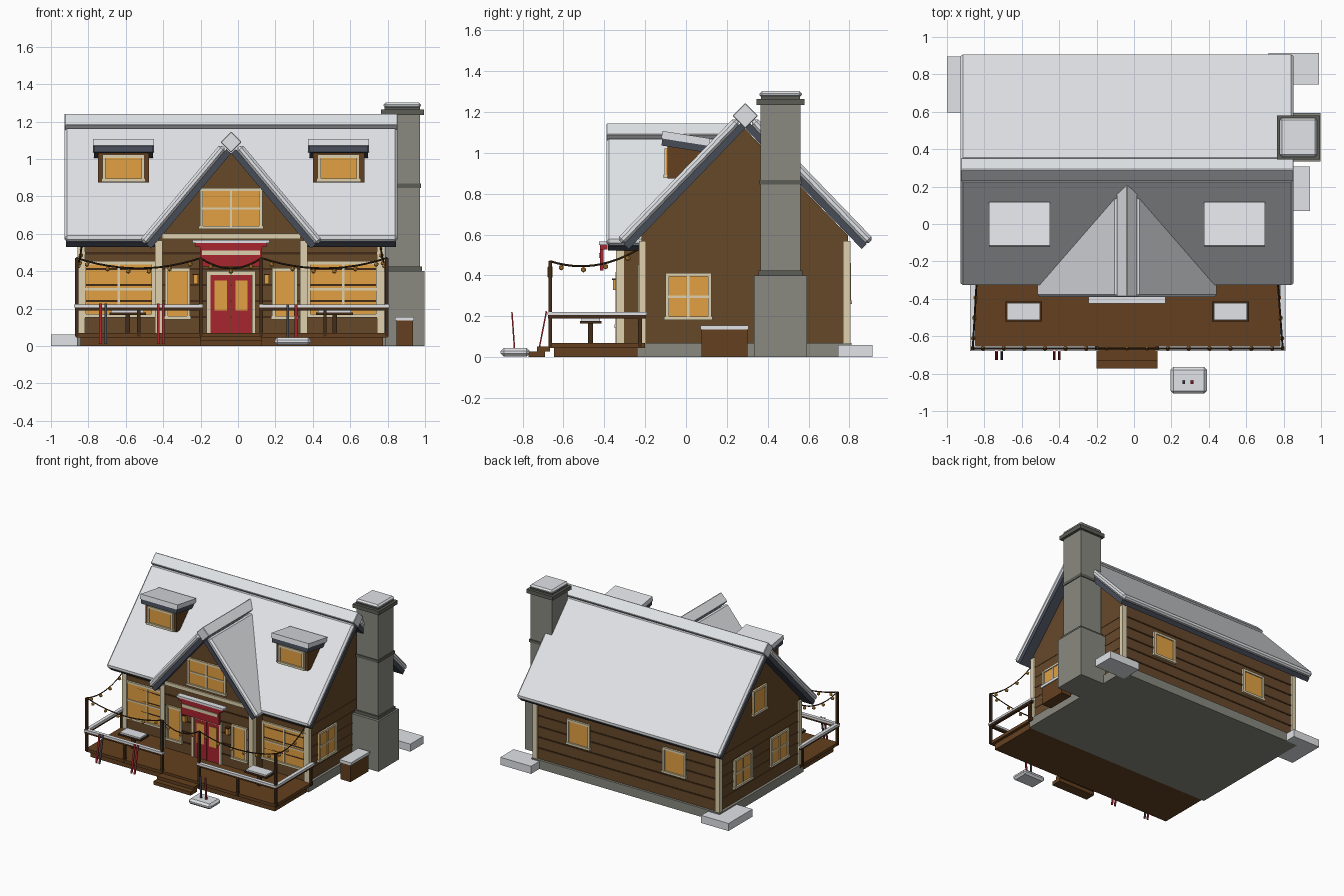
import bpy
import bmesh
from math import radians, pi
from mathutils import Matrix, Vector

if "Cube" in bpy.data.objects:
    bpy.data.objects.remove(bpy.data.objects["Cube"])


def material(name, r, g, b):
    col = [(c / 255) ** 2.2 for c in (r, g, b)] + [1]
    m = bpy.data.materials.new(name)
    m.use_nodes = True
    m.diffuse_color = col
    m.node_tree.nodes["Principled BSDF"].inputs["Base Color"].default_value = col
    return m


SIDING = material("brown siding", 102, 74, 46)
TIMBER = material("timber", 100, 66, 36)
DARK = material("dark wood", 68, 47, 29)
CREAM = material("cream trim", 222, 208, 172)
AMBER = material("amber glow", 226, 160, 68)
RED = material("red paint", 166, 42, 50)
SNOW = material("snow", 232, 235, 239)
SLATE = material("slate", 72, 77, 88)
STONE = material("stone", 136, 136, 127)
DARKSTONE = material("dark stone", 94, 94, 88)

CX, RY = -0.037, 0.29      # house centre line and main ridge
T, R = Matrix.Translation, Matrix.Rotation


def finish(name, bm, mat, bevel=0):
    bmesh.ops.recalc_face_normals(bm, faces=bm.faces)
    me = bpy.data.meshes.new(name)
    bm.to_mesh(me)
    bm.free()
    me.materials.append(mat)
    ob = bpy.data.objects.new(name, me)
    bpy.context.collection.objects.link(ob)
    if bevel:
        mod = ob.modifiers.new("soft edge", "BEVEL")
        mod.width, mod.segments = bevel, 1
    return ob


def boxes(name, items, mat, M=Matrix(), bevel=0):
    """Each item is x0, x1, y0, y1, z0, z1."""
    bm = bmesh.new()
    for x0, x1, y0, y1, z0, z1 in items:
        S = Matrix.Diagonal((x1 - x0, y1 - y0, z1 - z0, 1))
        mid = T(((x0 + x1) / 2, (y0 + y1) / 2, (z0 + z1) / 2))
        bmesh.ops.create_cube(bm, size=1, matrix=M @ mid @ S)
    return finish(name, bm, mat, bevel)


def box(name, x0, x1, y0, y1, z0, z1, mat, bevel=0):
    return boxes(name, [(x0, x1, y0, y1, z0, z1)], mat, bevel=bevel)


def gable_block(name, half, eave, apex, length, mat, M):
    """House-shaped block; the profile is in local xz, extruded along +y."""
    bm = bmesh.new()
    prof = [(-half, 0.06), (half, 0.06), (half, eave), (0, apex), (-half, eave)]
    f = bm.faces.new([bm.verts.new((x, 0, z)) for x, z in prof])
    ext = bmesh.ops.extrude_face_region(bm, geom=[f])["geom"]
    bmesh.ops.translate(bm, vec=(0, length, 0), verts=[v for v in ext if isinstance(v, bmesh.types.BMVert)])
    bm.transform(M)
    return finish(name, bm, mat)


def window(name, loc, w, h, angle=0, bars=True):
    M = T(loc) @ R(radians(angle), 4, "Z")
    a, b, t = w / 2, h / 2, 0.017
    boxes(name + "_glass", [(-a, a, -0.007, 0.005, -b, b)], AMBER, M)
    fr = [(-a, -a + t, -0.016, 0, -b, b), (a - t, a, -0.016, 0, -b, b),
          (-a, a, -0.015, 0, b - t, b), (-a - 0.006, a + 0.006, -0.02, 0, -b, -b + t)]
    if bars:
        fr += [(-0.006, 0.006, -0.013, 0, -b, b), (-a, a, -0.012, 0, -0.006, 0.006)]
    boxes(name + "_frame", fr, CREAM, M)


def gable_roof(name, loc, turn, slope, length, half):
    """Two slabs of slate and snow with a diamond ridge cap."""
    for side, a in (("a", turn), ("b", turn + 180)):
        M = T(loc) @ R(radians(a), 4, "Z") @ R(radians(slope), 4, "Y")
        boxes(f"{name}_slate_{side}", [(0, length, -half + 0.008, half - 0.008, 0, 0.034)], SLATE, M)
        boxes(f"{name}_snow_{side}", [(0, length + 0.004, -half, half, 0.032, 0.076)], SNOW, M, 0.014)


def rod(name, p, q, w, d, mat):
    p, q = Vector(p), Vector(q)
    M = T(p) @ (q - p).to_track_quat("Z", "Y").to_matrix().to_4x4()
    return boxes(name, [(-w / 2, w / 2, -d / 2, d / 2, 0, (q - p).length)], mat, M)


# House walls, foundation and front bay
box("foundation", CX - 0.825, CX + 0.825, -0.24, 0.81, 0, 0.07, STONE)
gable_block("house_walls", 0.505, 0.597, 1.12, 1.61, SIDING,
            T((CX + 0.805, RY - 0.003, 0)) @ R(pi / 2, 4, "Z"))
gable_block("front_bay", 0.405, 0.548, 1.03, 0.45, SIDING, T((CX, -0.33, 0)))
for i in range(5):
    z = 0.15 + i * 0.085
    box("back_siding_groove", CX - 0.8, CX + 0.8, 0.785, 0.796, z, z + 0.011, DARK)
    box("front_siding_groove", CX - 0.8, CX + 0.8, -0.225, -0.21, z, z + 0.011, DARK)
    box("bay_siding_groove", CX - 0.4, CX + 0.4, -0.334, -0.325, z, z + 0.011, DARK)
    for s in (-1, 1):
        x = CX + s * 0.805
        box("side_siding_groove", x - 0.003, x + 0.003, -0.21, 0.78, z, z + 0.011, SIDING)

# Corner boards
for s in (-1, 1):
    for y in (-0.213, 0.787):
        x = CX + s * 0.8
        box("corner_board", x - 0.02, x + 0.02, y - 0.018, y + 0.018, 0.07, 0.57, CREAM)
    x = CX + s * 0.388
    box("bay_corner_board", x - 0.02, x + 0.02, -0.343, -0.304, 0.07, 0.565, CREAM)
box("gable_tie_board", CX - 0.37, CX + 0.37, -0.342, -0.32, 0.572, 0.602, CREAM)

# Roofs and ridge caps
gable_roof("main_roof", (CX, RY, 1.12), 90, 46, 0.82, 0.89)
gable_roof("bay_roof", (CX, -0.095, 1.03), 0, 50, 0.664, 0.295)
boxes("main_ridge_cap", [(-0.89, 0.89, -0.044, 0.044, -0.044, 0.044)], SNOW,
      T((CX, RY, 1.182)) @ R(pi / 4, 4, "X"), 0.004)
boxes("bay_ridge_cap", [(-0.04, 0.04, -0.3, 0.3, -0.04, 0.04)], SNOW,
      T((CX, -0.09, 1.09)) @ R(pi / 4, 4, "Y"), 0.004)

# Dormers with roofs that tip backward
for s in (-1, 1):
    x = CX + s * 0.575
    box("dormer_body", x - 0.137, x + 0.137, -0.09, 0.14, 0.875, 1.045, TIMBER)
    window("dormer_window", (x, -0.09, 0.95), 0.225, 0.145, bars=False)
    M = T((x, -0.115, 1.07)) @ R(radians(-9), 4, "X")
    boxes("dormer_roof", [(-0.157, 0.157, 0, 0.225, -0.034, 0.002)], SLATE, M)
    boxes("dormer_snow", [(-0.163, 0.163, -0.006, 0.23, 0, 0.037)], SNOW, M)

# Chimney, built as stacked square blocks
KX, KY = 0.879, 0.463
for name, hx, hy, z0, z1, mat, bev in [
        ("chimney_base", 0.119, 0.13, 0, 0.4, STONE, 0),
        ("chimney_shoulder", 0.105, 0.108, 0.4, 0.425, DARKSTONE, 0),
        ("chimney_shaft", 0.094, 0.098, 0.42, 1.235, STONE, 0),
        ("chimney_band", 0.1, 0.104, 0.845, 0.868, DARKSTONE, 0),
        ("chimney_cap", 0.115, 0.117, 1.235, 1.265, DARKSTONE, 0),
        ("chimney_neck", 0.095, 0.095, 1.26, 1.28, DARKSTONE, 0),
        ("chimney_snow", 0.1, 0.104, 1.272, 1.302, SNOW, 0.012)]:
    box(name, KX - hx, KX + hx, KY - hy, KY + hy, z0, z1, mat, bev)

# Windows on every side
for s in (-1, 1):
    window("front_window", (CX + s * 0.6, -0.218, 0.303), 0.385, 0.3)
    window("bay_window", (CX + s * 0.287, -0.33, 0.28), 0.135, 0.275, bars=False)
    window("back_window", (CX + s * 0.42, 0.792, 0.36), 0.2, 0.2, 180, False)
    x = CX + s * 0.19
    box("wall_lantern", x - 0.012, x + 0.012, -0.358, -0.328, 0.33, 0.378, AMBER)
    box("lantern_top", x - 0.015, x + 0.015, -0.361, -0.328, 0.378, 0.386, DARK)
window("gable_window", (CX, -0.33, 0.735), 0.335, 0.22)
window("right_window", (CX + 0.805, 0.012, 0.297), 0.225, 0.23, 90)
for y in (0.04, 0.5):
    window("left_window", (CX - 0.805, y, 0.297), 0.225, 0.23, -90)
window("left_loft_window", (CX - 0.805, RY, 0.77), 0.17, 0.2, -90, False)

# Double door and sign
boxes("door_frame", [(CX + s * 0.121 - 0.01, CX + s * 0.121 + 0.01, -0.346, -0.32, 0.07, 0.395)
                     for s in (-1, 1)] + [(CX - 0.131, CX + 0.131, -0.346, -0.32, 0.38, 0.4)], CREAM)
for s in (-1, 1):
    x = CX + s * 0.056
    box("door_leaf", x - 0.054, x + 0.054, -0.338, -0.325, 0.07, 0.38, RED)
    box("door_pane", x - 0.033, x + 0.033, -0.343, -0.335, 0.19, 0.35, AMBER)
box("sign_board", CX - 0.165, CX + 0.165, -0.42, -0.403, 0.425, 0.53, RED)
box("sign_stripe", CX - 0.155, CX + 0.155, -0.425, -0.415, 0.485, 0.51, CREAM)
box("sign_beam", CX - 0.19, CX + 0.19, -0.422, -0.385, 0.528, 0.55, RED)
box("sign_snow", CX - 0.205, CX + 0.205, -0.426, -0.38, 0.55, 0.566, SNOW)

# Porch deck, steps and railing
X0, X1, YF = -0.862, 0.795, -0.665
G0, G1 = -0.2, 0.125
box("porch_skirt", X0 + 0.02, X1 - 0.02, -0.645, -0.235, 0, 0.046, TIMBER)
box("porch_deck", X0 - 0.003, X1 + 0.003, -0.67, -0.2, 0.046, 0.07, TIMBER)
box("upper_step", G0, G1, -0.73, -0.665, 0.028, 0.052, TIMBER)
box("lower_step", G0, G1, -0.772, -0.69, 0, 0.028, TIMBER)
for x, top in ((X0, 0.47), (-0.53, 0.2), (G0, 0.47), (G1, 0.47), (0.465, 0.2), (X1, 0.47)):
    box("porch_post", x - 0.009, x + 0.009, YF - 0.009, YF + 0.009, 0.05, top, DARK)
rails = [(X0, G0, YF, YF), (G1, X1, YF, YF), (X0, X0, YF, -0.205), (X1, X1, YF, -0.205)]
for a, b, c, d in rails:
    box("rail", a - 0.01, b + 0.01, c - 0.01, d + 0.01, 0.19, 0.206, DARK)
    box("rail_snow", a - 0.014, b + 0.014, c - 0.014, d + 0.014, 0.206, 0.222, SNOW)
for x in (X0, X1):
    box("rail_end_post", x - 0.009, x + 0.009, -0.235, -0.215, 0.05, 0.2, DARK)


# Sagging light strings with bulbs
def light_string(p, q, sag, count):
    p, q = Vector(p), Vector(q)

    def at(t):
        return p.lerp(q, t) - Vector((0, 0, sag * 4 * t * (1 - t)))
    cu = bpy.data.curves.new("light_string", "CURVE")
    cu.dimensions, cu.bevel_depth, cu.bevel_resolution = "3D", 0.005, 0
    sp = cu.splines.new("POLY")
    sp.points.add(12)
    for i, pt in enumerate(sp.points):
        pt.co = (*at(i / 12), 1)
    cu.materials.append(DARK)
    bpy.context.collection.objects.link(bpy.data.objects.new("light_string", cu))
    bm = bmesh.new()
    for i in range(count):
        loc = at((i + 0.5) / count) - Vector((0, 0, 0.017))
        bmesh.ops.create_icosphere(bm, subdivisions=1, radius=0.014, matrix=T(loc))
    finish("string_bulbs", bm, AMBER)


light_string((X0, YF, 0.47), (G0, YF, 0.47), 0.055, 6)
light_string((G0, YF, 0.47), (G1, YF, 0.47), 0.055, 3)
light_string((G1, YF, 0.47), (X1, YF, 0.47), 0.055, 6)
for x, wall in ((X0, CX - 0.8), (X1, CX + 0.8)):
    light_string((x, YF, 0.47), (wall, -0.23, 0.53), 0.05, 4)

# Snowy porch tables
for s in (-1, 1):
    x, y = CX + s * 0.553, -0.467
    box("table_leg", x - 0.012, x + 0.012, y - 0.012, y + 0.012, 0.07, 0.17, DARK)
    box("table_top", x - 0.098, x + 0.098, y - 0.053, y + 0.053, 0.165, 0.178, DARK)
    box("table_snow", x - 0.088, x + 0.088, y - 0.045, y + 0.045, 0.178, 0.19, SNOW)

# Skis leaning on the rail and standing in the drift
for x, mat in ((-0.735, RED), (-0.708, SLATE), (-0.427, RED), (-0.4, RED)):
    rod("leaning_ski", (x, -0.725, 0.01), (x, -0.683, 0.225), 0.014, 0.007, mat)
for x, mat in ((0.265, SLATE), (0.31, RED)):
    rod("standing_ski", (x, -0.838, 0.02), (x, -0.852, 0.222), 0.014, 0.007, mat)

# Snow drifts and wood box
box("front_drift", 0.195, 0.39, -0.907, -0.765, 0.004, 0.046, SNOW, 0.015)
box("left_drift", -1.0, -0.76, 0.595, 0.895, 0, 0.06, SNOW)
box("right_drift", 0.72, 0.99, 0.745, 0.913, 0, 0.06, SNOW)
box("wood_box", 0.848, 0.935, 0.075, 0.3, 0, 0.135, TIMBER)
box("wood_box_snow", 0.84, 0.942, 0.07, 0.307, 0.135, 0.156, SNOW)
